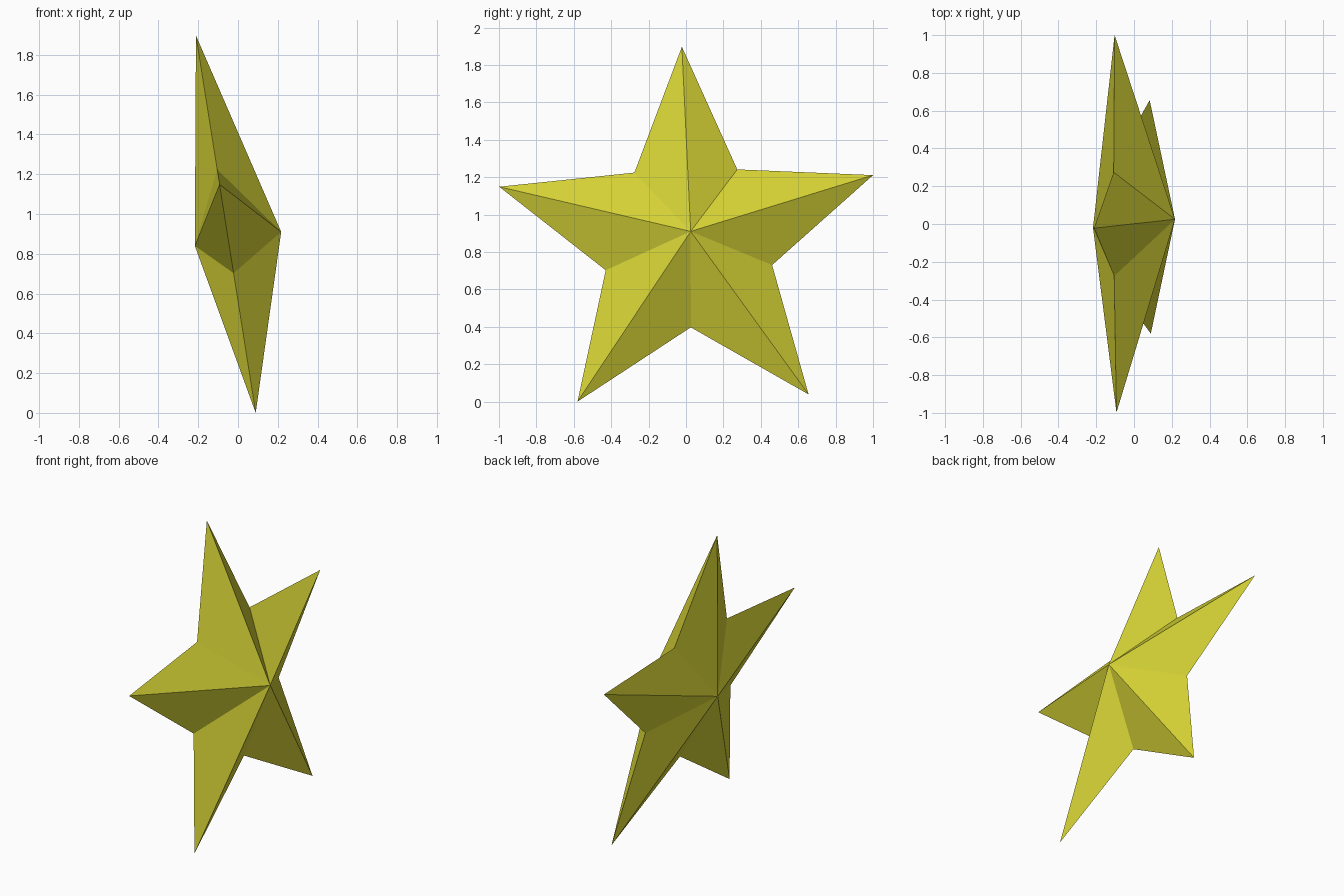
import bpy, bmesh, math

if "Cube" in bpy.data.objects:
    bpy.data.objects.remove(bpy.data.objects["Cube"])

R_TIP, R_VALLEY = 1.0515, 0.468
ROLL = math.radians(1.8)
TILT = math.radians(9)
CENTRE = (-0.047, 0.011, 0.859)


def rim_point(i):
    """Point i of the ten-point star outline, lying in the tilted plane."""
    r = R_VALLEY if i % 2 else R_TIP
    a = math.pi / 2 + ROLL + i * math.pi / 5
    u, v = r * math.cos(a), r * math.sin(a)
    return (CENTRE[0] - v * math.sin(TILT),
            CENTRE[1] + u,
            CENTRE[2] + v * math.cos(TILT))


# Faceted star: rim joined to a front and a back apex
bm = bmesh.new()
rim = [bm.verts.new(rim_point(i)) for i in range(10)]
front = bm.verts.new((0.217, 0.025, 0.91))
back = bm.verts.new((-0.217, -0.02, 0.84))
for i in range(10):
    a, b = rim[i], rim[(i + 1) % 10]
    bm.faces.new((a, b, front))
    bm.faces.new((b, a, back))
bmesh.ops.recalc_face_normals(bm, faces=bm.faces)

# Rest the lowest tip on the ground
low = min(v.co.z for v in bm.verts)
bmesh.ops.translate(bm, verts=bm.verts, vec=(0, 0, -low))

mesh = bpy.data.meshes.new("star")
bm.to_mesh(mesh)
bm.free()
star = bpy.data.objects.new("star", mesh)
bpy.context.collection.objects.link(star)

# Yellow finish
yellow = bpy.data.materials.new("yellow")
yellow.diffuse_color = (0.69, 0.67, 0.037, 1)
yellow.use_nodes = True
yellow.node_tree.nodes["Principled BSDF"].inputs["Base Color"].default_value = yellow.diffuse_color
mesh.materials.append(yellow)
